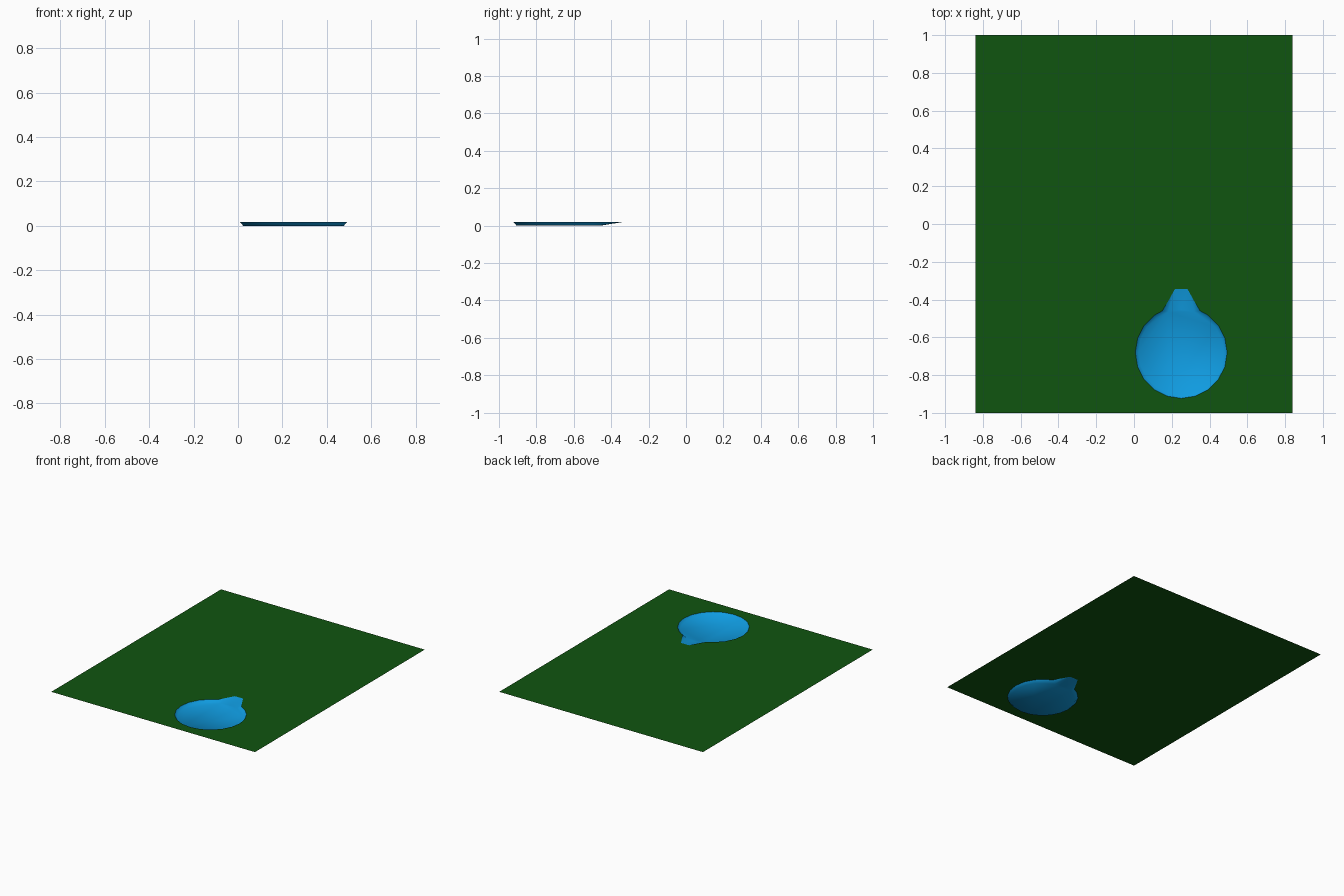
import bpy, bmesh, math
from mathutils import Vector

if "Cube" in bpy.data.objects:
    bpy.data.objects.remove(bpy.data.objects["Cube"])

CX, CY, R = 0.25, -0.68, 0.243   # pond centre and rim radius
FLOOR_R = 0.226                  # pond floor radius
TOP = 0.018                      # lawn level, pond floor is at z = 0
SIDES = 20


def material(name, color):
    m = bpy.data.materials.new(name)
    m.diffuse_color = (*color, 1)
    m.use_nodes = True
    m.node_tree.nodes["Principled BSDF"].inputs["Base Color"].default_value = m.diffuse_color
    return m


def finish(bm, name, mat, smooth=False):
    for f in bm.faces:
        f.normal_update()
        if f.normal.z < 0:
            f.normal_flip()
        f.smooth = smooth
    mesh = bpy.data.meshes.new(name)
    bm.to_mesh(mesh)
    bm.free()
    mesh.materials.append(mat)
    ob = bpy.data.objects.new(name, mesh)
    bpy.context.collection.objects.link(ob)
    return ob


def on_circle(i, r, z):
    a = 2 * math.pi * i / SIDES
    return Vector((CX + r * math.cos(a), CY + r * math.sin(a), z))


# Rim outline: circle from the left of the neck round to its right, then the neck
neck_half = [(0.1, -0.46), (0.067, -0.405), (0.034, -0.345)]
neck = [Vector((CX + x, y, TOP)) for x, y in neck_half]
neck += [Vector((CX - x, y, TOP)) for x, y in reversed(neck_half)]
arc_ids = list(range(7, 24))     # 126 degrees round to 54 degrees
outline = [on_circle(i, R, TOP) for i in arc_ids] + neck

# Pond: flat floor, sloping bank, ramp up the neck
bm = bmesh.new()
rim = [bm.verts.new(p) for p in outline]
floor = [bm.verts.new(on_circle(i, FLOOR_R, 0)) for i in range(7, 27)]
bm.faces.new(floor)
n = len(arc_ids)
for i in range(n - 1):
    bm.faces.new((rim[i], rim[i + 1], floor[i + 1], floor[i]))
right, mid, left = floor[n], floor[n + 1], floor[n + 2]
r0, r1, r2, l2, l1, l0 = rim[n:]
bm.faces.new((rim[n - 1], r0, right, floor[n - 1]))
bm.faces.new((l0, rim[0], floor[0], left))
for a, b, c in ((right, r0, r1), (right, r1, r2), (right, r2, mid),
                (mid, r2, l2), (mid, l2, left), (left, l2, l1), (left, l1, l0)):
    bm.faces.new((a, b, c))
finish(bm, "pond", material("water", (0.005, 0.33, 0.75)), smooth=True)

# Lawn: flat sheet with the pond outline cut out
bm = bmesh.new()
edges = []
corners = [Vector((x, y, TOP)) for x, y in ((-0.84, -1), (0.84, -1), (0.84, 1), (-0.84, 1))]
for loop in (corners, outline):
    vs = [bm.verts.new(p) for p in loop]
    edges += [bm.edges.new((vs[i - 1], vs[i])) for i in range(len(vs))]
bmesh.ops.triangle_fill(bm, use_beauty=True, edges=edges, normal=(0, 0, 1))
finish(bm, "lawn", material("grass", (0.005, 0.09, 0.005)))
